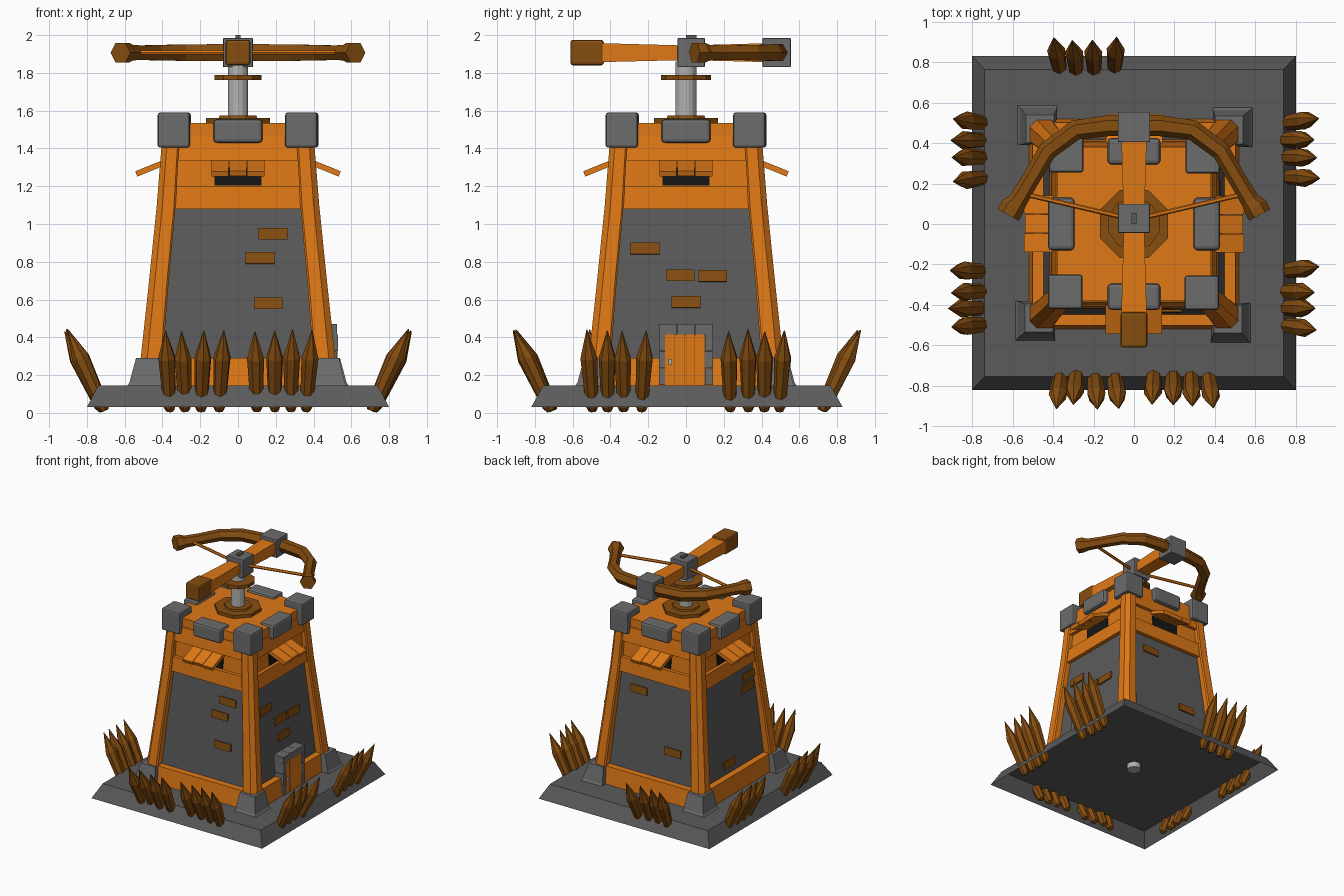
import bpy, bmesh, math, random
from mathutils import Vector, Matrix

if "Cube" in bpy.data.objects:
    bpy.data.objects.remove(bpy.data.objects["Cube"])

random.seed(4)


def material(name, rgb):
    m = bpy.data.materials.new(name)
    m.diffuse_color = (*rgb, 1)
    m.use_nodes = True
    m.node_tree.nodes["Principled BSDF"].inputs["Base Color"].default_value = m.diffuse_color
    return m


ORANGE = material("orange wood", (0.74, 0.19, 0.008))
BROWN = material("dark wood", (0.24, 0.075, 0.005))
WALL = material("dark stone", (0.105, 0.105, 0.105))
STONE = material("grey stone", (0.15, 0.15, 0.15))
METAL = material("light metal", (0.45, 0.45, 0.44))
BLACK = material("slot black", (0.008, 0.008, 0.008))
SIDES = [Matrix.Rotation(k * math.pi / 2, 4, 'Z') for k in range(4)]  # front, right, back, left


def loft(name, rings, mat, M=Matrix(), bevel=0, bottom=True):
    """Skin a list of equal-length point rings and cap the ends."""
    bm = bmesh.new()
    vs = [[bm.verts.new(M @ Vector(p)) for p in r] for r in rings]
    n = len(vs[0])
    for a, b in zip(vs, vs[1:]):
        for i in range(n):
            bm.faces.new((a[i], a[(i + 1) % n], b[(i + 1) % n], b[i]))
    bm.faces.new(vs[-1])
    if bottom:
        bm.faces.new(vs[0][::-1])
    bmesh.ops.recalc_face_normals(bm, faces=bm.faces)
    if not bottom:  # open shell: make sure the cap looks outwards
        cap = max(bm.faces, key=lambda f: f.calc_center_median().z)
        if cap.normal.z < 0:
            bmesh.ops.reverse_faces(bm, faces=bm.faces)
    if bevel:
        bmesh.ops.bevel(bm, geom=list(bm.edges), offset=bevel, segments=2,
                        profile=0.5, affect='EDGES')
    me = bpy.data.meshes.new(name)
    bm.to_mesh(me)
    bm.free()
    me.materials.append(mat)
    ob = bpy.data.objects.new(name, me)
    bpy.context.collection.objects.link(ob)
    return ob


def rect(x0, x1, y0, y1, z):
    return [(x0, y0, z), (x1, y0, z), (x1, y1, z), (x0, y1, z)]


def box(name, x, y, z, mat, M=Matrix(), bevel=0):
    return loft(name, [rect(*x, *y, z[0]), rect(*x, *y, z[1])], mat, M, bevel)


def tube(name, path, radii, n, mat, M=Matrix(), turn=0.0):
    """Sweep an n-gon along a path with a radius at every point."""
    pts = [Vector(p) for p in path]
    rings = []
    for i, p in enumerate(pts):
        t = (pts[min(i + 1, len(pts) - 1)] - pts[max(i - 1, 0)]).normalized()
        ref = Vector((0, 0, 1)) if abs(t.z) < 0.8 else Vector((1, 0, 0))
        u = t.cross(ref).normalized()
        w = u.cross(t)
        rings.append([p + radii[i] * (u * math.cos(turn + math.tau * j / n) +
                                      w * math.sin(turn + math.tau * j / n)) for j in range(n)])
    return loft(name, rings, mat, M)


# Hollow base plate
loft("base_plate", [rect(-.8, .8, -.82, .83, .03), rect(-.74, .74, -.755, .765, .145)],
     WALL, bottom=False)

# Tapered stone wall and recessed upper storey
loft("stone_wall", [rect(-h, h, -h, h, z) for h, z in ((.46, .146), (.383, 1.1))], WALL)
loft("upper_storey", [rect(-h, h, -h, h, z) for h, z in ((.383, 1.1), (.365, 1.47))], ORANGE)
box("deck", (-.38, .38), (-.38, .38), (1.45, 1.535), ORANGE)


# Corner feet, posts and corner battlements
def post_ring(i, o, z):
    c = (o - i) * 0.3
    return [(i, -i, z), (i, -o + c * .3, z), (i + c * .3, -o, z), (o - c, -o, z),
            (o, -o + c, z), (o, -i - c * .3, z), (o - c * .3, -i, z)]


for M in SIDES:
    loft("corner_foot", [rect(.38, .575, -.585, -.39, .146), rect(.38, .565, -.575, -.39, .16),
                         rect(.395, .535, -.54, -.40, .29)], STONE, M)
    loft("corner_post", [post_ring(.405, .525, .2), post_ring(.37, .475, .66),
                         post_ring(.33, .43, 1.1), post_ring(.31, .402, 1.45)], ORANGE, M)
    box("corner_battlement", (.25, .42), (-.425, -.255), (1.405, 1.59), STONE, M, .012)
    box("middle_battlement", (-.13, .13), (-.425, -.295), (1.43, 1.555), STONE, M, .018)

# Beams, firing slot and awning on every side
for M in SIDES:
    loft("lower_beam", [rect(-.42, .42, -.52, -.44, .146), rect(-.42, .42, -.502, -.43, .29)],
         ORANGE, M)
    loft("upper_beam", [rect(-.36, .36, -.417, -.36, 1.08), rect(-.35, .35, -.407, -.36, 1.2)],
         ORANGE, M)
    loft("head_beam", [rect(-.34, .34, -.402, -.35, 1.335), rect(-.33, .33, -.385, -.35, 1.46)],
         ORANGE, M)
    box("firing_slot", (-.125, .125), (-.384, -.36), (1.203, 1.30), BLACK, M)
    tilt = M @ Matrix.Translation((0, -.385, 1.325)) @ Matrix.Rotation(math.radians(22), 4, 'X')
    for i in range(3):
        x = -.14 + i * .094
        box("awning_plank", (x, x + .091), (-.165 + .006 * (i % 2), .01), (-.013, .017),
            ORANGE, tilt)

# Odd wooden bricks: centre along the side and height, for front, right, back, left
bricks = [[(.185, .948), (.117, .82), (.16, .58)],
          [(-.217, .87), (-.03, .728), (.142, .725), (0, .587)],
          [(-.16, .96), (.18, .53)],
          [(.27, .98), (.24, .89), (-.06, .37)]]
for M, group in zip(SIDES, bricks):
    for u, z in group:
        d = .46 - .0807 * (z - .146)
        T = M @ Matrix.Translation((u, -d, z)) @ Matrix.Rotation(-.08, 4, 'X')
        box("wooden_brick", (-.076, .076), (-.012, .02), (-.031, .031), BROWN, T)

# Door with stone surround on the right side
R = SIDES[1]
for i in range(4):
    u = -.11 + i * .0525
    box("door_plank", (u, u + .05), (-.526, -.42), (.147, .415), ORANGE, R)
box("door_backing", (-.11, .1), (-.522, -.42), (.147, .413), BROWN, R)
for i in range(3):
    z = .147 + i * .09
    for u0, u1 in ((-.142, -.11), (.1, .142)):
        box("door_jamb", (u0, u1), (-.53 + .006 * (i % 2), -.40), (z, z + .087), STONE, R)
    u = -.142 + i * .095
    box("door_lintel", (u, u + .093), (-.525, -.40), (.415, .47), STONE, R)
box("door_knob", (-.093, -.073), (-.54, -.52), (.255, .285), METAL, R)


# Sharpened stakes around the base
def stakes(M, sign, reach):
    for i, u in enumerate((.10, .195, .28, .36)):
        j = random.uniform(-.015, .015)
        foot = Vector((sign * u, -.71 - reach + j * .5, .012))
        tip = Vector((sign * (u + .012 * i - .018 + random.uniform(-.01, .02)),
                      -.905 - reach + j, .445 - abs(j)))
        path = [foot.lerp(tip, t) for t in (0, .06, .66, 1)]
        tube("stake", path, (.022, .034, .046, .002), 7, BROWN, M, random.random())


for s in (-1, 1):
    stakes(SIDES[0], s, 0)
    for k in (1, 3):  # side stakes sit a little further from the middle
        stakes(SIDES[k] @ Matrix.Translation((s * .135, 0, 0)), s, 0)
stakes(SIDES[2], 1, .01)

# Turret pole and collars
tube("turret_pole", [(0, 0, .1), (0, 0, 1.86)], (.055, .055), 14, METAL)
tube("deck_ring", [(0, 0, 1.53), (0, 0, 1.562)], (.183, .183), 8, BROWN, turn=math.pi / 8)
tube("deck_ring_inner", [(0, 0, 1.55), (0, 0, 1.575)], (.115, .105), 8, BROWN, turn=math.pi / 8)
tube("pole_collar", [(0, 0, 1.762), (0, 0, 1.79)], (.132, .132), 10, BROWN)


# Crossbow stock with blocks
def yring(hx, y, z0, z1):
    return [(-hx, y, z0), (hx, y, z0), (hx, y, z1), (-hx, y, z1)]


loft("stock", [yring(.063, -.45, 1.857, 1.957), yring(.05, 0, 1.868, 1.945),
               yring(.063, .43, 1.857, 1.957)], ORANGE)
box("stock_butt", (-.066, .066), (-.612, -.435), (1.84, 1.975), BROWN, bevel=.014)
box("pivot_block", (-.078, .078), (-.045, .1), (1.83, 1.985), STONE, bevel=.006)
box("bow_block", (-.08, .08), (.405, .555), (1.83, 1.985), STONE, bevel=.006)
box("pivot_sight", (-.012, .012), (0, .055), (1.98, 2.0), WALL)

# Bow limbs and string
half = [(.12, .487, .052), (.29, .465, .05), (.43, .36, .047), (.515, .215, .044),
        (.575, .115, .047), (.60, .085, .06), (.622, .045, .06)]
bow = [(-x, y, r) for x, y, r in reversed(half)] + half
tube("bow", [(x, y, 1.907) for x, y, r in bow], [r for x, y, r in bow], 6, BROWN)
for s in (-1, 1):
    tube("bow_string", [(s * .55, .15, 1.907), (s * .06, .035, 1.907)], (.012, .012), 6, ORANGE)
